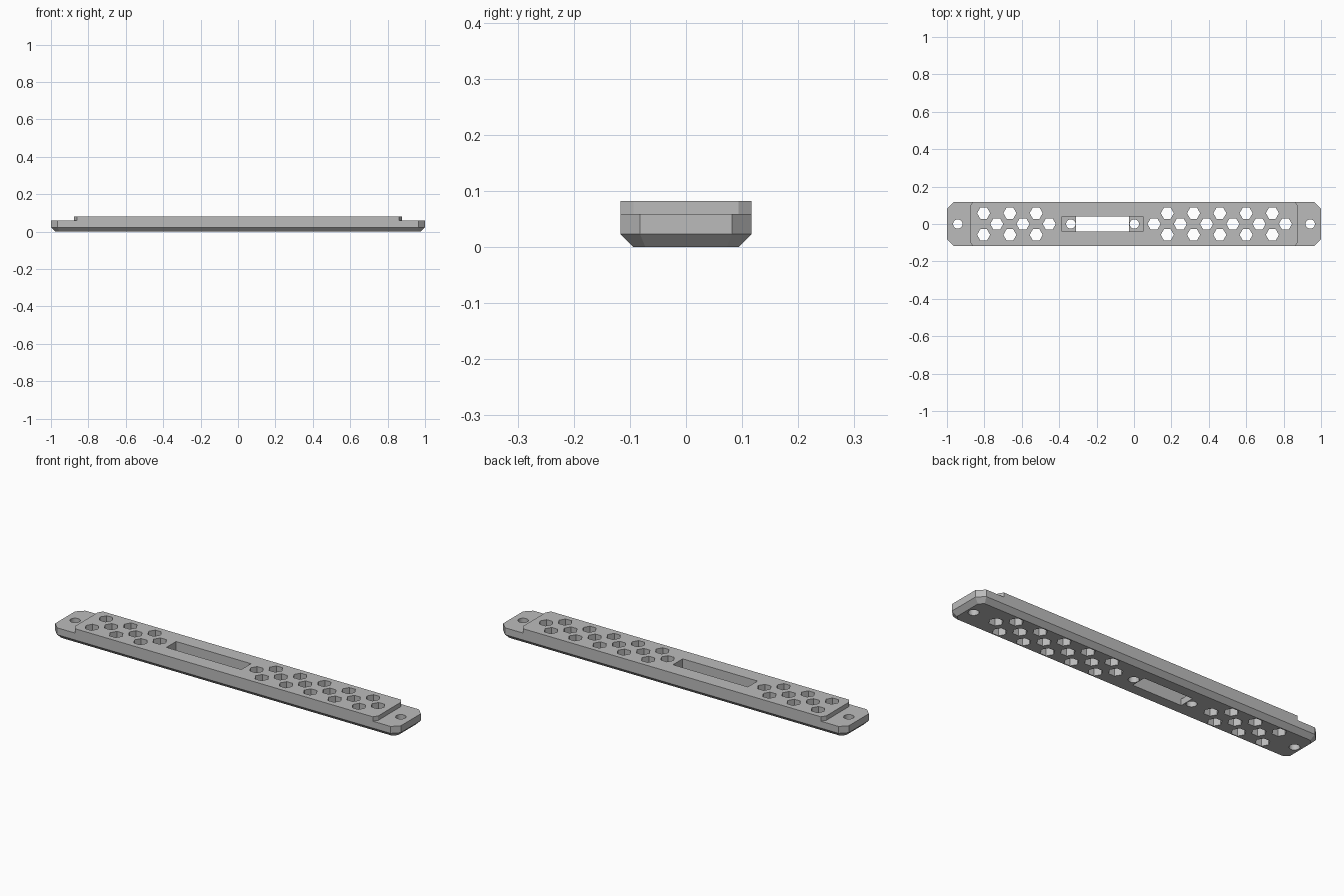
import bpy, bmesh, math

cube = bpy.data.objects.get("Cube")
if cube:
    bpy.data.objects.remove(cube, do_unlink=True)

HALF_X, HALF_Y, TOP, STEP, BEVEL = 1.0, 0.117, 0.082, 0.059, 0.023
HOLE_R, HEX_R, PITCH, ROW_Y = 0.025, 0.035, 0.1405, 0.058

grey = bpy.data.materials.new("plain grey")
grey.use_nodes = True
COLOUR = (0.5, 0.5, 0.5, 1)
grey.diffuse_color = COLOUR
grey.node_tree.nodes["Principled BSDF"].inputs["Base Color"].default_value = COLOUR


def loft(bm, loops):
    """Skin a closed solid through (outline, height) loops."""
    rings = [[bm.verts.new((x, y, z)) for x, y in pts] for pts, z in loops]
    bm.faces.new(rings[0])
    bm.faces.new(rings[-1])
    for a, b in zip(rings, rings[1:]):
        for i in range(len(a)):
            j = (i + 1) % len(a)
            bm.faces.new((a[i], a[j], b[j], b[i]))


def prism(bm, pts, low=-0.1, high=0.2):
    loft(bm, [(pts, low), (pts, high)])


def polygon(x, y, r, sides):
    return [(x + r * math.cos(math.tau * i / sides),
             y + r * math.sin(math.tau * i / sides)) for i in range(sides)]


def rectangle(x0, x1, h):
    return [(x0, -h), (x1, -h), (x1, h), (x0, h)]


def clipped(hx, hy, c):
    """Rectangle with its four corners cut off."""
    return [(c - hx, -hy), (hx - c, -hy), (hx, c - hy), (hx, hy - c),
            (hx - c, hy), (c - hx, hy), (-hx, hy - c), (-hx, c - hy)]


def finish(name, bm):
    bmesh.ops.recalc_face_normals(bm, faces=bm.faces)
    mesh = bpy.data.meshes.new(name)
    bm.to_mesh(mesh)
    bm.free()
    mesh.materials.append(grey)
    ob = bpy.data.objects.new(name, mesh)
    bpy.context.collection.objects.link(ob)
    return ob


# Main bar with clipped corners and a bevelled underside
bm = bmesh.new()
outline = clipped(HALF_X, HALF_Y, 0.035)
under = clipped(HALF_X - BEVEL, HALF_Y - BEVEL, 0.035 - BEVEL * (2 - math.sqrt(2)))
loft(bm, [(under, 0), (outline, BEVEL), (outline, TOP)])
bar = finish("perforated_bar", bm)

# Recesses: lowered mounting ends and the central pocket
bm = bmesh.new()
for side in (-1, 1):
    end = [(1.1, -0.14), (0.847, -0.14), (0.862, -0.117), (0.877, -0.094),
           (0.877, 0.094), (0.862, 0.117), (0.847, 0.14), (1.1, 0.14)]
    prism(bm, [(side * x, y) for x, y in end], low=STEP)
prism(bm, rectangle(-0.386, 0.047, 0.04), low=0.033)
recesses = finish("recess_cutter", bm)

# Through cuts: pocket window, screw holes and hexagonal vents
bm = bmesh.new()
prism(bm, rectangle(-0.31, -0.026, 0.04))
for x in (-0.942, -0.338, 0.002, 0.942):
    prism(bm, polygon(x, 0, HOLE_R, 24))
for first, count in ((-0.734, 3), (0.107, 6)):
    for i in range(count):
        prism(bm, polygon(first + i * PITCH, 0, HEX_R, 6))
for first, count in ((-0.804, 3), (0.178, 5)):
    for i in range(count):
        for y in (-ROW_Y, ROW_Y):
            prism(bm, polygon(first + i * PITCH, y, HEX_R, 6))
openings = finish("opening_cutter", bm)

# Carve the bar and keep only the finished part
for cutter in (recesses, openings):
    mod = bar.modifiers.new(cutter.name, "BOOLEAN")
    mod.operation = "DIFFERENCE"
    mod.solver = "EXACT"
    mod.object = cutter
bpy.context.view_layer.objects.active = bar
bar.select_set(True)
for mod in list(bar.modifiers):
    bpy.ops.object.modifier_apply(modifier=mod.name)
for cutter in (recesses, openings):
    bpy.data.objects.remove(cutter, do_unlink=True)
bpy.ops.object.shade_smooth_by_angle(angle=math.radians(20))
